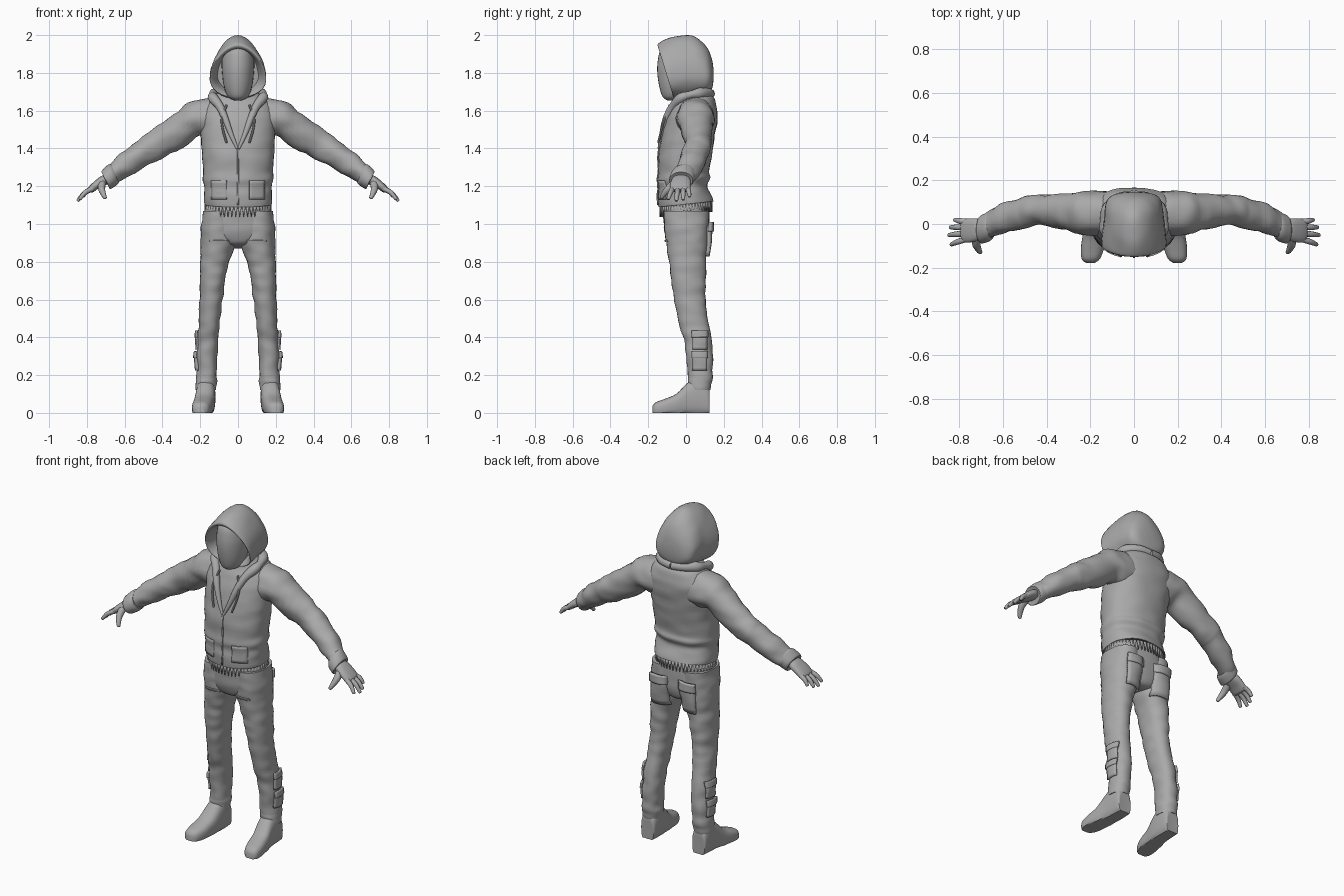
import bpy, bmesh, math
from mathutils import Vector, noise
from mathutils.bvhtree import BVHTree

if "Cube" in bpy.data.objects:
    bpy.data.objects.remove(bpy.data.objects["Cube"], do_unlink=True)

grey = bpy.data.materials.new("plain_grey")
grey.use_nodes = True
grey.diffuse_color = (0.4, 0.4, 0.4, 1)
grey.node_tree.nodes["Principled BSDF"].inputs["Base Color"].default_value = (0.4, 0.4, 0.4, 1)
parts = []


def build(name, verts, faces, paired=False, thick=0):
    """Make one mesh object, or a left and right pair."""
    for s, label in ((1, "left_"), (-1, "right_")) if paired else ((1, ""),):
        bm = bmesh.new()
        vs = [bm.verts.new((s * v.x, v.y, v.z)) for v in verts]
        for f in faces:
            bm.faces.new([vs[i] for i in f])
        bmesh.ops.recalc_face_normals(bm, faces=bm.faces)
        mesh = bpy.data.meshes.new(label + name)
        bm.to_mesh(mesh)
        bm.free()
        mesh.materials.append(grey)
        ob = bpy.data.objects.new(label + name, mesh)
        bpy.context.collection.objects.link(ob)
        if thick:
            mod = ob.modifiers.new("thickness", "SOLIDIFY")
            mod.thickness, mod.offset = thick, 0
        parts.append(ob)


def catmull(a, b, c, d, t):
    return 0.5 * (2 * b + (c - a) * t + (2 * a - 5 * b + 4 * c - d) * t * t
                  + (3 * b - a - 3 * c + d) * t ** 3)


def loft(name, rings, paired=False, power=1, egg=0, crease=0, floor=False, segs=28, steps=4):
    """Skin rings given as (centre, side axis, depth axis); returns a tree for placing details."""
    fine, last = [], len(rings) - 1
    for i in range(last):
        keys = [rings[max(0, min(last, i + k))] for k in (-1, 0, 1, 2)]
        for j in range(steps):
            fine.append([catmull(*[k[n] for k in keys], j / steps) for n in range(3)])
    fine.append(rings[-1])
    verts = []
    for c, u, v in fine:
        for k in range(segs):
            a = math.tau * k / segs
            co, si = math.cos(a), math.sin(a)
            co, si = [math.copysign(abs(w) ** power, w) for w in (co, si)]
            p = c + u * co * (1 - egg * si) + v * si
            if crease:
                q = Vector((p.x * 11, p.y * 11, p.z * 20))
                p = p + (p - c).normalized() * crease * noise.noise(q)
            if floor:
                p.z = max(p.z, 0)
            verts.append(p)
    n = len(fine)
    faces = [(r * segs + k, r * segs + (k + 1) % segs, (r + 1) * segs + (k + 1) % segs, (r + 1) * segs + k)
             for r in range(n - 1) for k in range(segs)]
    faces += [tuple(range(segs)), tuple(range((n - 1) * segs, n * segs))]
    build(name, verts, faces, paired)
    return BVHTree.FromPolygons(verts, faces)


def slab(cx, half, y0, z0, y1, z1):
    """Ring spanning two points of the side profile."""
    a, b = Vector((cx, y0, z0)), Vector((cx, y1, z1))
    return (a + b) / 2, Vector((half, 0, 0)), (b - a) / 2


def sleeve_ring(tx, tz, bx, bz, y0, y1):
    """Ring spanning an upper and a lower point of the arm."""
    m = (y0 + y1) / 2
    a, b = Vector((tx, m, tz)), Vector((bx, m, bz))
    return (a + b) / 2, Vector((0, (y1 - y0) / 2, 0)), (a - b) / 2


def tube(name, pts, radii, paired=False, flat=1, segs=10):
    pts = [Vector(p) for p in pts]
    rings = []
    for i, p in enumerate(pts):
        t = (pts[min(i + 1, len(pts) - 1)] - pts[max(i - 1, 0)]).normalized()
        u = (Vector((0, 1, 0)) - t * t.y).normalized()
        rings.append((p, u * radii[i] * flat, t.cross(u) * radii[i]))
    loft(name, rings, paired, segs=segs)


def panel(name, tree, axis, h, z, lift, thick, paired=True, n=7):
    """Plate that hugs a surface, seen along axis 0 (side) or 1 (front, back)."""
    sign = 1 if lift > 0 else -1
    out = Vector((sign, 0, 0)) if axis == 0 else Vector((0, sign, 0))
    verts = []
    for i in range(n):
        for j in range(n):
            a, b = h[0] + (h[1] - h[0]) * i / (n - 1), z[0] + (z[1] - z[0]) * j / (n - 1)
            p = Vector((0, a, b)) if axis == 0 else Vector((a, 0, b))
            hit = tree.ray_cast(p + out, -out)[0]
            verts.append((hit or p + out * 0.1) + out * abs(lift))
    faces = [(i * n + j, i * n + j + 1, i * n + n + j + 1, i * n + n + j)
             for i in range(n - 1) for j in range(n - 1)]
    build(name, verts, faces, paired, thick)


# Hooded jacket body: half width, front y and z, back y and z
body = [(.16, -.12, 1.11, .12, 1.13), (.178, -.143, 1.09, .143, 1.12), (.18, -.148, 1.15, .125, 1.17),
        (.178, -.146, 1.20, .112, 1.21), (.187, -.15, 1.235, .128, 1.245), (.186, -.146, 1.28, .122, 1.28),
        (.19, -.146, 1.36, .135, 1.36), (.196, -.133, 1.45, .152, 1.45), (.2, -.11, 1.55, .166, 1.55),
        (.195, -.085, 1.61, .165, 1.61), (.15, -.06, 1.665, .15, 1.665), (.1, -.06, 1.70, .115, 1.70),
        (.06, -.05, 1.74, .08, 1.74)]
jacket = loft("jacket_body", [slab(0, *r) for r in body], power=.88, crease=.006, segs=40)

# Sleeves: upper x z, lower x z, front and back y
sleeve = [(.08, 1.665, .08, 1.46, -.03, .14), (.19, 1.666, .15, 1.455, -.05, .15),
          (.265, 1.645, .205, 1.462, -.045, .145), (.34, 1.585, .265, 1.425, -.03, .14),
          (.45, 1.5, .385, 1.355, -.005, .138), (.51, 1.46, .45, 1.322, -.012, .13),
          (.54, 1.435, .48, 1.31, -.02, .122), (.62, 1.378, .57, 1.257, -.042, .098),
          (.68, 1.315, .638, 1.217, -.065, .06), (.708, 1.285, .668, 1.2, -.082, .035)]
loft("sleeve", [sleeve_ring(*r) for r in sleeve], True, crease=.011)
cuff = [(.672, 1.318, .63, 1.22, -.066, .056), (.69, 1.312, .642, 1.205, -.08, .052),
        (.722, 1.28, .676, 1.186, -.09, .038), (.718, 1.27, .68, 1.195, -.075, .025)]
loft("cuff", [sleeve_ring(*r) for r in cuff], True, crease=.004)

# Hands
palm = [(.70, 1.265, .68, 1.215, -.068, .015), (.73, 1.25, .708, 1.202, -.078, .025),
        (.765, 1.222, .742, 1.185, -.085, .025), (.79, 1.197, .768, 1.168, -.083, .022),
        (.796, 1.185, .78, 1.168, -.07, .01)]
loft("palm", [sleeve_ring(*r) for r in palm], True, power=.85)
for label, y, ty, reach in (("index", -.07, -.095, .95), ("middle", -.043, -.05, 1.1),
                            ("ring", -.015, -.015, 1), ("little", .01, .022, .72)):
    root = Vector((.77, y, 1.187))
    tip = root + Vector((.07, ty - y, -.056)) * reach
    bend = (root + tip) / 2 + Vector((.006, 0, .006))
    tube(label + "_finger", [root, bend, tip, tip + Vector((.003, 0, -.004))], [.014, .013, .009, .003], True)
tube("thumb", [(.72, -.06, 1.215), (.722, -.095, 1.185), (.71, -.122, 1.152), (.703, -.13, 1.137), (.702, -.132, 1.133)],
     [.022, .019, .013, .009, .003], True)

# Trousers: seat, then legs by centre, half width, front y, back y, height
seat = [(.03, -.05, .885, .06, .87), (.1, -.09, .9, .105, .885), (.178, -.112, .95, .122, .95),
        (.182, -.12, 1.02, .125, 1.02), (.17, -.122, 1.11, .12, 1.12)]
loft("trouser_seat", [slab(0, *r) for r in seat], power=.85, crease=.004, segs=36)
leg = [(.1, .085, -.115, .12, 1.07), (.103, .092, -.112, .124, .98), (.106, .092, -.103, .118, .9),
       (.122, .077, -.09, .108, .8), (.134, .067, -.078, .102, .7), (.142, .06, -.062, .102, .6),
       (.15, .056, -.045, .115, .5), (.158, .054, -.015, .135, .4), (.162, .054, 0, .144, .3),
       (.167, .054, .012, .14, .2), (.168, .056, .008, .138, .165), (.168, .05, .02, .125, .12)]
legs = loft("trouser_leg", [slab(c, w, f, z, b, z) for c, w, f, b, z in leg], True, power=.9, crease=.008, steps=6)

# Shoes: centre, half width, y, height
shoe = [(.17, .03, .125, .09), (.17, .044, .12, .14), (.17, .05, .07, .19), (.173, .052, .01, .16),
        (.182, .053, -.05, .102), (.19, .053, -.11, .075), (.198, .042, -.16, .056), (.2, .02, -.178, .035)]
loft("shoe", [slab(c, w, y, -.02, y, h) for c, w, y, h in shoe], True, power=.75, floor=True)

# Face mask
head = [(.02, -.10, 1.655, -.06, 1.655), (.055, -.125, 1.675, .02, 1.675), (.075, -.142, 1.73, .05, 1.73),
        (.084, -.152, 1.80, .07, 1.80), (.086, -.15, 1.86, .08, 1.86), (.075, -.135, 1.92, .07, 1.92),
        (.03, -.09, 1.955, .03, 1.955)]
loft("face_mask", [slab(0, *r) for r in head])

# Hood, from the inner lining around the rim to the back
hood = [(.105, -.01, 1.70, -.04, 1.93), (.125, -.045, 1.69, -.125, 1.93), (.142, -.065, 1.67, -.15, 1.943),
        (.147, -.055, 1.662, -.14, 1.962), (.142, -.02, 1.662, -.075, 1.988), (.135, .03, 1.665, .0, 2.0),
        (.13, .075, 1.675, .06, 1.985), (.118, .115, 1.69, .11, 1.935), (.085, .138, 1.715, .137, 1.875),
        (.03, .146, 1.765, .146, 1.815)]
loft("hood", [slab(0, *r) for r in hood], egg=.25, crease=.004, segs=36)


def on_chest(x, z, lift):
    hit = jacket.ray_cast(Vector((x, -1, z)), Vector((0, 1, 0)))[0]
    return hit + Vector((0, -lift, 0))


# Open collar, drawstrings and zip
collar = [on_chest(x, z, .002) for x, z in ((.004, 1.4), (.035, 1.47), (.065, 1.55), (.095, 1.62))]
tube("collar", collar + [(.135, -.02, 1.672), (.125, .06, 1.69), (.07, .115, 1.695), (0, .13, 1.69)],
     [.007, .013, .018, .022, .026, .028, .026, .024], True)
cord = [on_chest(x, z, .015) for x, z in ((.06, 1.63), (.085, 1.56), (.08, 1.5), (.06, 1.43))]
tube("drawstring", cord, [.006] * 4, True, segs=8)
panel("zip", jacket, 1, (-.004, .004), (1.1, 1.4), -.003, .006, False, 12)
panel("front_pocket", jacket, 1, (.06, .14), (1.13, 1.23), -.003, .007)

# Ribbed hem: pointed teeth hanging below the jacket
count, teeth, tri = 52, [], []
for i in range(count):
    for step, drop in ((0, 0), (.9, 0), (.45, .055)):
        a = math.tau * (i + step) / count
        y = .136 * math.sin(a)
        teeth.append(Vector((.174 * math.cos(a), y, 1.105 + y * .1 - drop)))
    tri.append((3 * i, 3 * i + 1, 3 * i + 2))
build("hem_teeth", teeth, tri, thick=.008)

# Pockets with flaps on the seat and the shins
panel("back_pocket", legs, 1, (.045, .145), (.83, .99), .008, .02)
panel("back_pocket_flap", legs, 1, (.04, .15), (.96, 1.01), .018, .018)
panel("hip_pocket_edge", legs, 1, (.05, .15), (.905, .915), -.003, .008)
for k, z in enumerate((.225, .335)):
    panel("shin_pocket_%d" % (k + 1), legs, 0, (.035, .11), (z, z + .09), .004, .014)
    panel("shin_flap_%d" % (k + 1), legs, 0, (.03, .115), (z + .065, z + .1), .01, .012)

# Smooth cloth with sharp edges kept
bpy.ops.object.select_all(action="DESELECT")
for ob in parts:
    ob.select_set(True)
bpy.context.view_layer.objects.active = parts[0]
bpy.ops.object.shade_smooth_by_angle(angle=math.radians(40))
